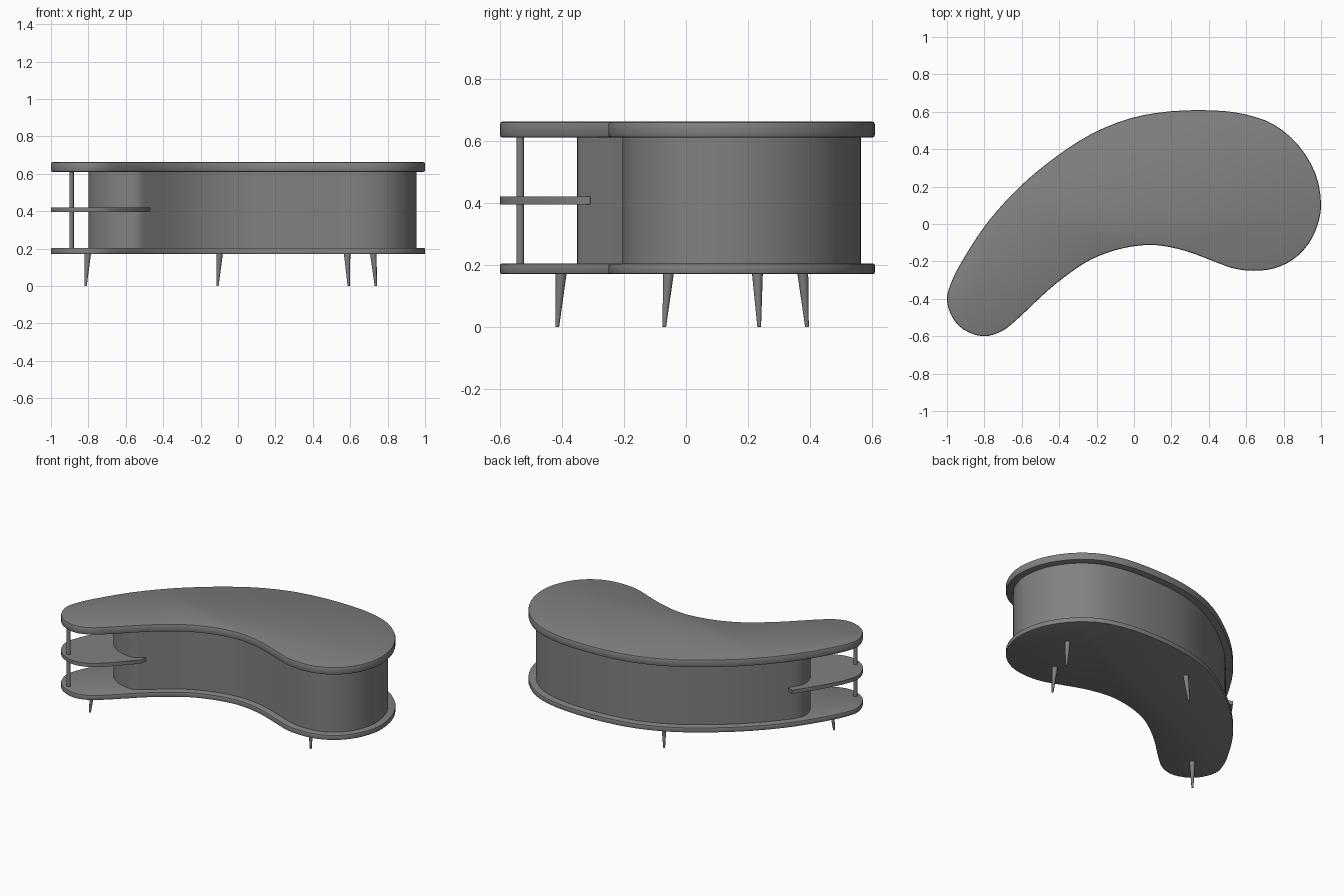
import bpy
import bmesh
import math
from mathutils import Vector

cube = bpy.data.objects.get("Cube")
if cube:
    bpy.data.objects.remove(cube, do_unlink=True)

# One flat grey for every part
grey = bpy.data.materials.new("mid_grey")
grey.use_nodes = True
colour = (0.22, 0.22, 0.22, 1)
grey.diffuse_color = colour
grey.node_tree.nodes["Principled BSDF"].inputs["Base Color"].default_value = colour


def smooth_loop(points, steps=3):
    """Closed Catmull-Rom curve through the control points."""
    result = []
    count = len(points)
    for i in range(count):
        a, b, c, d = (Vector(points[(i + k) % count]) for k in (-1, 0, 1, 2))
        for s in range(steps):
            t = s / steps
            result.append(0.5 * (2 * b + (c - a) * t
                                 + (2 * a - 5 * b + 4 * c - d) * t * t
                                 + (3 * b - a - 3 * c + d) * t ** 3))
    return result


def inset(points, amount):
    """Move a counter-clockwise open path towards its left side."""
    result = []
    for i, p in enumerate(points):
        before = Vector(points[max(i - 1, 0)])
        after = Vector(points[min(i + 1, len(points) - 1)])
        along = (after - before).normalized()
        result.append(Vector(p) + Vector((-along.y, along.x)) * amount)
    return result


def finish(obj):
    obj.data.materials.append(grey)
    bpy.ops.object.select_all(action="DESELECT")
    obj.select_set(True)
    bpy.context.view_layer.objects.active = obj
    bpy.ops.object.shade_smooth_by_angle(angle=math.radians(35))
    return obj


def slab(name, outline, bottom, top, bevel=0):
    """Extrude a flat outline between two heights."""
    bm = bmesh.new()
    face = bm.faces.new([bm.verts.new((p[0], p[1], bottom)) for p in outline])
    extruded = bmesh.ops.extrude_face_region(bm, geom=[face])["geom"]
    bmesh.ops.translate(bm, vec=(0, 0, top - bottom),
                        verts=[v for v in extruded if isinstance(v, bmesh.types.BMVert)])
    bmesh.ops.recalc_face_normals(bm, faces=bm.faces)
    if bevel:
        rims = [e for e in bm.edges if abs(e.verts[0].co.z - e.verts[1].co.z) < 1e-5]
        bmesh.ops.bevel(bm, geom=rims, offset=bevel, segments=2,
                        profile=0.5, affect="EDGES")
    mesh = bpy.data.meshes.new(name)
    bm.to_mesh(mesh)
    bm.free()
    obj = bpy.data.objects.new(name, mesh)
    bpy.context.collection.objects.link(obj)
    return finish(obj)


def rod(name, start, end, r_start, r_end):
    """Round, optionally tapered, rod between two points."""
    start, end = Vector(start), Vector(end)
    axis = end - start
    bpy.ops.mesh.primitive_cone_add(vertices=16, radius1=r_start, radius2=r_end,
                                    depth=axis.length, location=(start + end) / 2)
    obj = bpy.context.object
    obj.name = name
    obj.rotation_euler = axis.to_track_quat("Z", "Y").to_euler()
    return finish(obj)


# Kidney outline: wide main part, then the narrow open nose
main = [(-0.46, -0.355), (-0.34, -0.26), (-0.23, -0.19), (-0.1, -0.14),
        (0.03, -0.115), (0.14, -0.115), (0.28, -0.145), (0.42, -0.197),
        (0.53, -0.237), (0.64, -0.25), (0.75, -0.237), (0.85, -0.19),
        (0.93, -0.11), (0.98, -0.01), (1.0, 0.11), (0.97, 0.27),
        (0.88, 0.42), (0.75, 0.53), (0.6, 0.585), (0.43, 0.607),
        (0.2, 0.603), (-0.02, 0.565), (-0.23, 0.48), (-0.43, 0.35),
        (-0.62, 0.19), (-0.79, 0)]
nose = [(-0.92, -0.2), (-0.98, -0.32), (-1.0, -0.41), (-0.97, -0.5),
        (-0.91, -0.565), (-0.81, -0.6), (-0.71, -0.575), (-0.62, -0.505)]
steps = 3
outline = smooth_loop(main + nose, steps)

# Bottom and top boards
slab("bottom_board", outline, 0.17, 0.204, 0.006)
slab("table_top", outline, 0.61, 0.662, 0.009)

# Closed cabinet body with its own rounded end
body_end = [(-0.8, -0.12), (-0.78, -0.21), (-0.72, -0.29), (-0.63, -0.34), (-0.54, -0.35)]
slab("cabinet_body", smooth_loop(inset(main, 0.045) + body_end, steps), 0.2, 0.615)

# Open shelf wrapping the rounded end, tapering into the body
rim = outline[(len(main) - 1) * steps:(len(main) + len(nose) - 1) * steps + 1]
tips = [(-0.48, -0.355), (-0.47, -0.31), (-0.6, -0.2), (-0.72, -0.04)]
slab("nose_shelf", rim + [Vector(p) for p in tips], 0.395, 0.42)

# Post holding the nose
rod("nose_post", (-0.89, -0.535, 0.195), (-0.89, -0.535, 0.62), 0.012, 0.012)

# Tapered legs, splayed outwards from the middle
legs = {"nose_leg": ((-0.803, -0.402), (-0.815, -0.415)),
        "back_leg": ((-0.098, 0.376), (-0.11, 0.39)),
        "front_leg": ((0.583, -0.056), (0.592, -0.07)),
        "side_leg": ((0.723, 0.23), (0.737, 0.236))}
for name, (upper, foot) in legs.items():
    rod(name, (*foot, 0.0), (*upper, 0.18), 0.006, 0.018)
